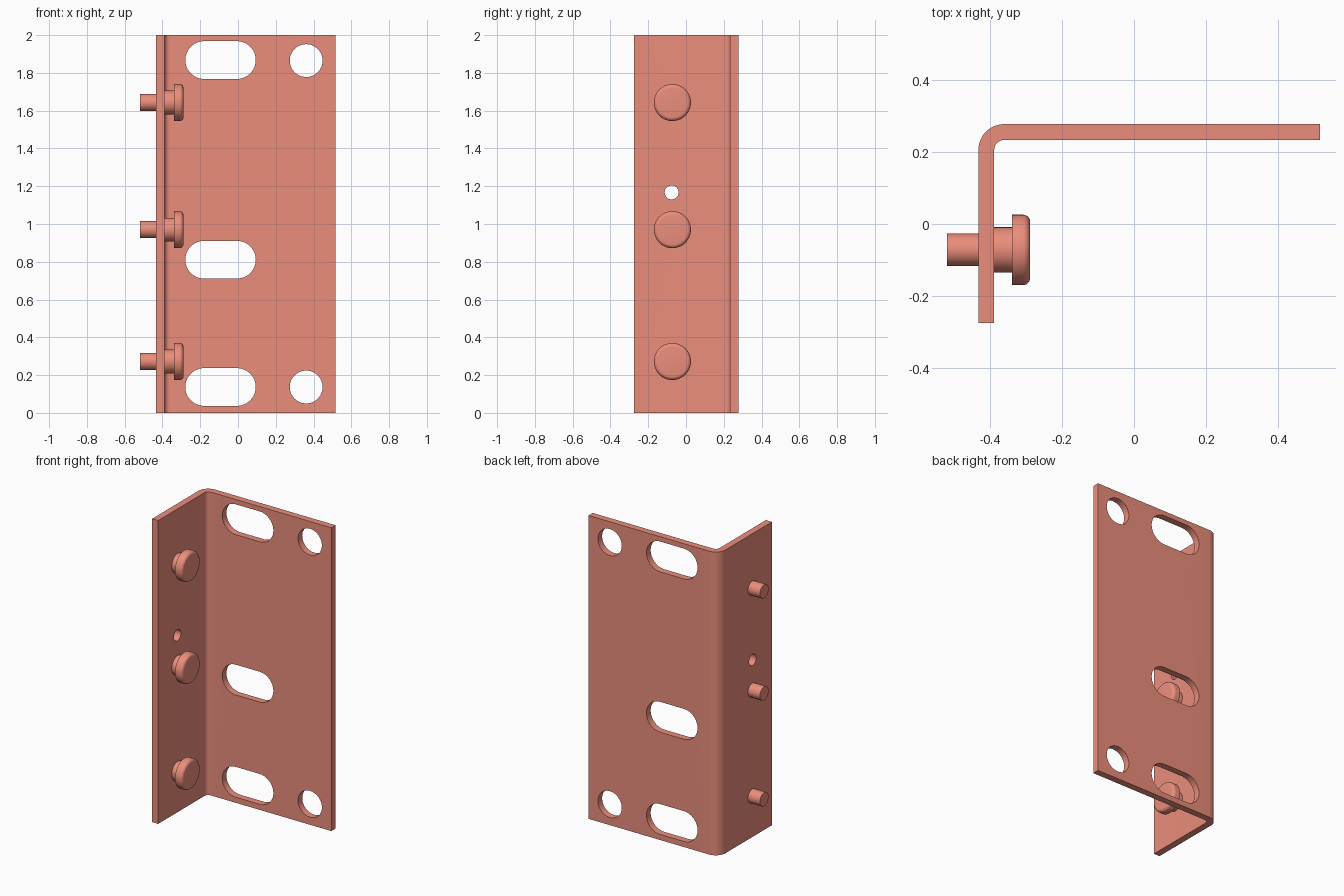
import bpy, bmesh, math
from mathutils import Matrix, Vector

if "Cube" in bpy.data.objects:
    bpy.data.objects.remove(bpy.data.objects["Cube"])

mat = bpy.data.materials.new("salmon")
mat.diffuse_color = (0.83, 0.27, 0.20, 1)
mat.use_nodes = True
mat.node_tree.nodes["Principled BSDF"].inputs["Base Color"].default_value = mat.diffuse_color


def make_object(name, bm, smooth=True):
    bmesh.ops.recalc_face_normals(bm, faces=bm.faces[:])
    me = bpy.data.meshes.new(name)
    bm.to_mesh(me)
    bm.free()
    me.materials.append(mat)
    ob = bpy.data.objects.new(name, me)
    bpy.context.collection.objects.link(ob)
    if smooth:
        shade(ob)
    return ob


def activate(ob):
    bpy.ops.object.select_all(action='DESELECT')
    ob.select_set(True)
    bpy.context.view_layer.objects.active = ob


def shade(ob):
    activate(ob)
    bpy.ops.object.shade_smooth_by_angle(angle=math.radians(30))


def arc(cx, cy, r, a0, a1, n):
    return [(cx + r * math.cos(math.radians(a0 + (a1 - a0) * i / n)),
             cy + r * math.sin(math.radians(a0 + (a1 - a0) * i / n))) for i in range(n + 1)]


def add_prism(bm, pts, direction):
    face = bm.faces.new([bm.verts.new(p) for p in pts])
    ext = bmesh.ops.extrude_face_region(bm, geom=[face])
    bmesh.ops.translate(bm, vec=Vector(direction),
                        verts=[g for g in ext["geom"] if isinstance(g, bmesh.types.BMVert)])


# Bent sheet: L profile with rounded corner, extruded up
L, R, F, B, T = -0.433, 0.517, -0.276, 0.278, 0.044
RO, RI = 0.072, 0.028
profile = [(L, F), (L + T, F)]
profile += arc(L + RO, B - RO, RI, 180, 90, 12)
profile += [(R, B - T), (R, B)]
profile += arc(L + RO, B - RO, RO, 90, 180, 12)
bm = bmesh.new()
add_prism(bm, [(x, y, 0) for x, y in profile], (0, 0, 2))
bracket = make_object("bracket", bm, False)

# Hole cutters: slots and round holes in the back plate, small hole in the flange
PIN_Y = -0.072
bm = bmesh.new()
for z in (0.137, 0.811, 1.868):
    slot = arc(-0.006, z, 0.1, -90, 90, 24) + arc(-0.179, z, 0.1, 90, 270, 24)
    add_prism(bm, [(x, 0.15, zz) for x, zz in slot], (0, 0.2, 0))
for z in (0.137, 1.865):
    add_prism(bm, [(x, 0.15, zz) for x, zz in arc(0.361, z, 0.087, 0, 360, 48)[:-1]], (0, 0.2, 0))
add_prism(bm, [(-0.5, y, z) for y, z in arc(PIN_Y - 0.004, 1.167, 0.037, 0, 360, 32)[:-1]], (0.2, 0, 0))
cutter = make_object("hole_cutter", bm, False)
cutter.hide_render = True

mod = bracket.modifiers.new("holes", 'BOOLEAN')
mod.operation = 'DIFFERENCE'
mod.solver = 'EXACT'
mod.object = cutter
activate(bracket)
bpy.ops.object.modifier_apply(modifier=mod.name)
bpy.data.objects.remove(cutter)
shade(bracket)

# Shouldered studs: lathed profile (x, radius) with a rounded head edge
stud = [(-0.52, 0), (-0.52, 0.045), (-0.41, 0.045), (-0.41, 0.063), (-0.34, 0.063), (-0.34, 0.098)]
stud += arc(-0.309, 0.078, 0.02, 90, 0, 6) + [(-0.289, 0)]
for name, z in (("lower_stud", 0.272), ("middle_stud", 0.97), ("upper_stud", 1.643)):
    bm = bmesh.new()
    vs = [bm.verts.new((x, 0, r)) for x, r in stud]
    edges = [bm.edges.new(p) for p in zip(vs, vs[1:])]
    bmesh.ops.spin(bm, geom=vs + edges, cent=(0, 0, 0), axis=(1, 0, 0),
                   angle=2 * math.pi, steps=48, use_duplicate=False)
    bmesh.ops.remove_doubles(bm, verts=bm.verts[:], dist=1e-5)
    bmesh.ops.transform(bm, matrix=Matrix.Translation((0, PIN_Y, z)), verts=bm.verts[:])
    make_object(name, bm)
